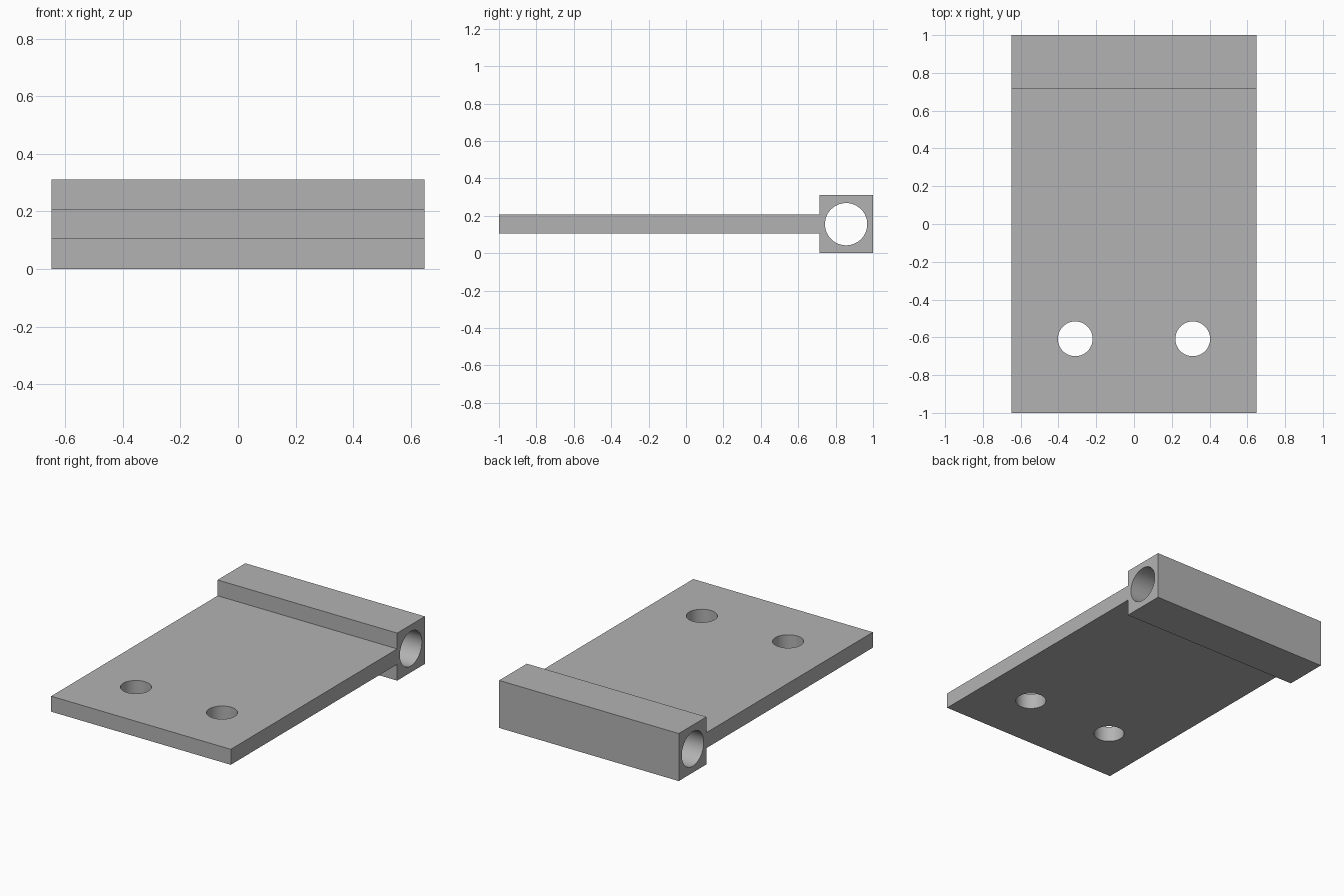
import bpy
import bmesh
import math

cube = bpy.data.objects.get("Cube")
if cube:
    bpy.data.objects.remove(cube, do_unlink=True)

# Main dimensions
HALF_WIDTH = 0.648
BAR_FRONT, BAR_TOP = 0.715, 0.31
PLATE_BOTTOM, PLATE_TOP = 0.106, 0.207
BORE_Y, BORE_RADIUS = 0.856, 0.113
HOLE_X, HOLE_Y, HOLE_RADIUS = 0.311, -0.608, 0.092

grey = bpy.data.materials.new("plain_grey")
grey.use_nodes = True
colour = (0.45, 0.45, 0.45, 1)
grey.diffuse_color = colour
grey.node_tree.nodes["Principled BSDF"].inputs["Base Color"].default_value = colour


def extrude_profile(name, profile):
    """Sweep a (y, z) side profile across the full width."""
    bm = bmesh.new()
    face = bm.faces.new([bm.verts.new((-HALF_WIDTH, y, z)) for y, z in profile])
    swept = bmesh.ops.extrude_face_region(bm, geom=[face])["geom"]
    verts = [v for v in swept if isinstance(v, bmesh.types.BMVert)]
    bmesh.ops.translate(bm, verts=verts, vec=(2 * HALF_WIDTH, 0, 0))
    bmesh.ops.recalc_face_normals(bm, faces=bm.faces)
    mesh = bpy.data.meshes.new(name)
    bm.to_mesh(mesh)
    bm.free()
    mesh.materials.append(grey)
    obj = bpy.data.objects.new(name, mesh)
    bpy.context.collection.objects.link(obj)
    return obj


def drill(target, name, radius, location, rotation=(0, 0, 0)):
    """Cut a round through hole in the target."""
    bpy.ops.mesh.primitive_cylinder_add(vertices=64, radius=radius, depth=2,
                                        location=location, rotation=rotation)
    cutter = bpy.context.object
    cutter.name = name
    cutter.data.materials.append(grey)
    cutter.hide_render = True
    mod = target.modifiers.new(name, "BOOLEAN")
    mod.operation = "DIFFERENCE"
    mod.solver = "EXACT"
    mod.object = cutter
    bpy.ops.object.select_all(action="DESELECT")
    target.select_set(True)
    bpy.context.view_layer.objects.active = target
    bpy.ops.object.modifier_apply(modifier=name)
    bpy.data.objects.remove(cutter, do_unlink=True)


# Flat leaf and square barrel in one solid piece
leaf = extrude_profile("hinge_leaf", [
    (-1, PLATE_BOTTOM), (BAR_FRONT, PLATE_BOTTOM), (BAR_FRONT, 0), (1, 0),
    (1, BAR_TOP), (BAR_FRONT, BAR_TOP), (BAR_FRONT, PLATE_TOP), (-1, PLATE_TOP)])

# Pin bore along the barrel
drill(leaf, "pin_bore", BORE_RADIUS, (0, BORE_Y, BAR_TOP / 2), (0, math.pi / 2, 0))

# Pair of fixing holes
for side in (-1, 1):
    drill(leaf, "fixing_hole", HOLE_RADIUS, (side * HOLE_X, HOLE_Y, BAR_TOP / 2))

bpy.ops.object.shade_smooth_by_angle(angle=math.radians(30))
